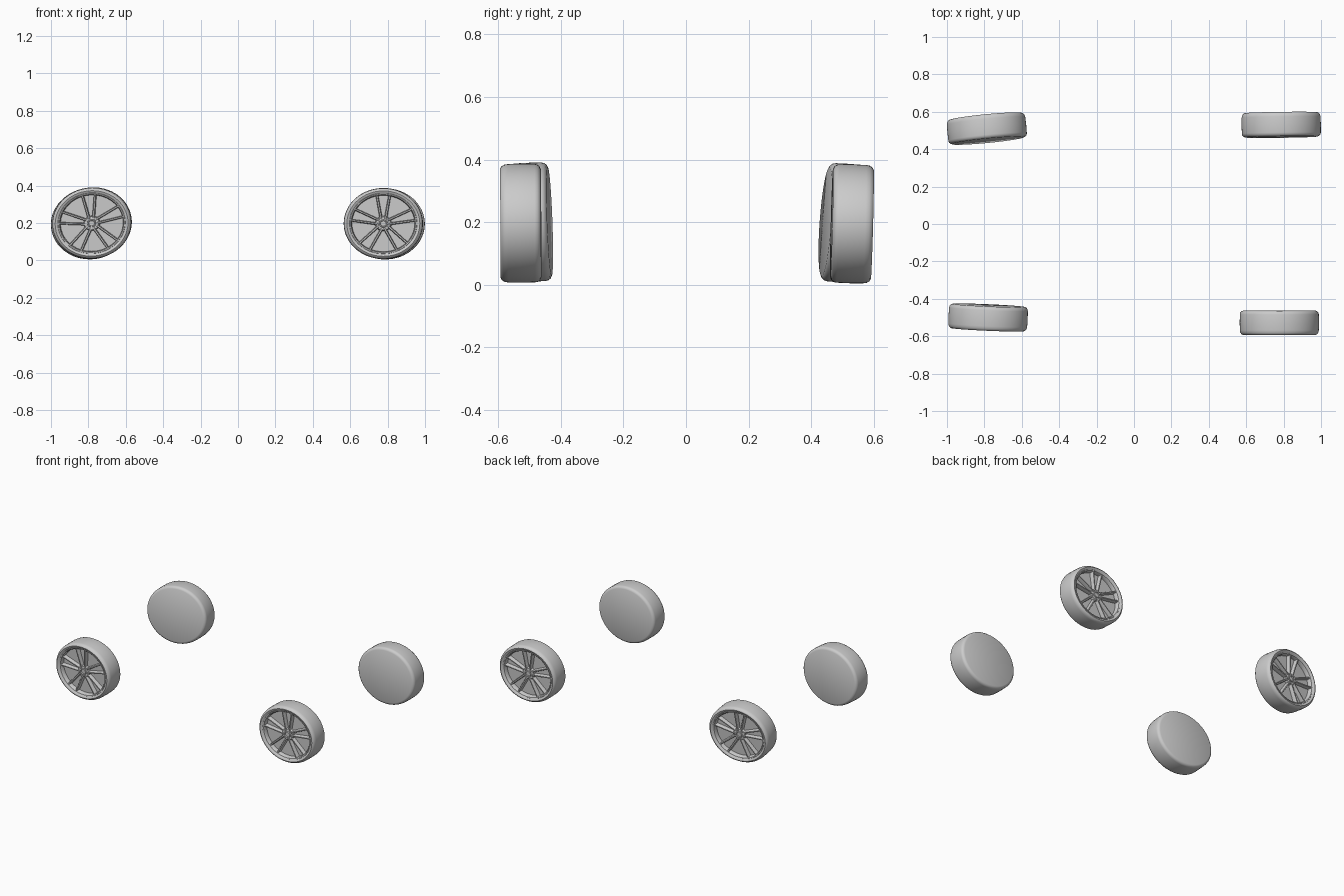
import bpy, bmesh
from math import radians, cos, sin, pi
from mathutils import Matrix, Vector

if "Cube" in bpy.data.objects:
    bpy.data.objects.remove(bpy.data.objects["Cube"])

SEGMENTS = 64

# name, centre, yaw, camber, spin, facing back
WHEELS = [
    ("front_left", (-0.78, -0.50, 0.20), -2.5, 2.0, -6, False),
    ("front_right", (0.777, -0.528, 0.197), 0.0, 0.3, 0, False),
    ("back_left", (-0.787, 0.51, 0.197), 5.5, -4.0, 4, True),
    ("back_right", (0.787, 0.53, 0.195), 0.8, -1.5, 0, True),
]


def lathe(bm, profile, closed=False):
    """Turn an (r, y) profile round the wheel's y axis."""
    verts = [bm.verts.new((r, y, 0)) for r, y in profile]
    edges = [bm.edges.new(pair) for pair in zip(verts, verts[1:])]
    if closed:
        edges.append(bm.edges.new((verts[-1], verts[0])))
    bmesh.ops.spin(bm, geom=verts + edges, cent=(0, 0, 0), axis=(0, 1, 0),
                   angle=2 * pi, steps=SEGMENTS)
    bmesh.ops.remove_doubles(bm, verts=bm.verts, dist=0.00005)


def bar(bm, angle, start, end):
    """Tapered spoke; start and end are (radius, side offset, half width, front y)."""
    out = Vector((cos(angle), 0, sin(angle)))
    side = Vector((-sin(angle), 0, cos(angle)))
    verts = []
    for r, off, w, y in (start, end):
        for s, yy in ((-1.25, -0.026), (1.25, -0.026), (1, y + 0.004), (-1, y + 0.004),
                      (0.6, y), (-0.6, y)):
            verts.append(bm.verts.new(out * r + side * (off + s * w) + Vector((0, yy, 0))))
    bmesh.ops.convex_hull(bm, input=verts)


def finish(bm, name, matrix):
    bmesh.ops.recalc_face_normals(bm, faces=bm.faces)
    bm.transform(matrix)
    mesh = bpy.data.meshes.new(name)
    bm.to_mesh(mesh)
    bm.free()
    ob = bpy.data.objects.new(name, mesh)
    bpy.context.collection.objects.link(ob)
    bpy.ops.object.select_all(action='DESELECT')
    ob.select_set(True)
    bpy.context.view_layer.objects.active = ob
    bpy.ops.object.shade_smooth_by_angle(angle=radians(35))


def wheel(name, centre, yaw, camber, spin, back):
    m = (Matrix.Translation(centre) @ Matrix.Rotation(radians(yaw), 4, 'Z')
         @ Matrix.Rotation(radians(camber), 4, 'X')
         @ Matrix.Rotation(pi if back else 0, 4, 'Z')
         @ Matrix.Rotation(radians(spin), 4, 'Y')
         @ Matrix.Diagonal((1.06, 1, 0.95, 1)))

    # Tyre with closed inner side and a recessed dish on the outer side
    bm = bmesh.new()
    lathe(bm, [(0, -0.028), (0.163, -0.028), (0.170, -0.058), (0.176, -0.063),
               (0.184, -0.065), (0.191, -0.061), (0.197, -0.052), (0.199, -0.04),
               (0.2, 0), (0.199, 0.045), (0.197, 0.054), (0.191, 0.061),
               (0.182, 0.065), (0, 0.066)])
    finish(bm, name + "_tyre", m)

    # Rim lip
    bm = bmesh.new()
    lathe(bm, [(0.158, -0.03), (0.159, -0.052), (0.163, -0.058), (0.169, -0.060),
               (0.172, -0.056), (0.172, -0.03)], closed=True)
    finish(bm, name + "_rim", m)

    # Five pairs of spokes
    bm = bmesh.new()
    for i in range(5):
        a = pi / 2 + i * 2 * pi / 5
        for s in (-1, 1):
            bar(bm, a, (0.02, s * 0.010, 0.006, -0.050), (0.163, s * 0.033, 0.0055, -0.057))
    finish(bm, name + "_spokes", m)

    # Hub with centre cap
    bm = bmesh.new()
    lathe(bm, [(0, -0.049), (0.014, -0.049), (0.016, -0.055), (0.020, -0.055),
               (0.022, -0.049), (0.037, -0.047), (0.041, -0.042), (0.042, -0.027)])
    finish(bm, name + "_hub", m)

    # Wheel bolts
    bm = bmesh.new()
    for i in range(5):
        a = -pi / 2 + i * 2 * pi / 5
        bmesh.ops.create_cone(
            bm, cap_ends=True, segments=12, radius1=0.005, radius2=0.004, depth=0.01,
            matrix=Matrix.Translation((0.030 * cos(a), -0.049, 0.030 * sin(a)))
            @ Matrix.Rotation(pi / 2, 4, 'X'))
    finish(bm, name + "_bolts", m)


for spec in WHEELS:
    wheel(*spec)
